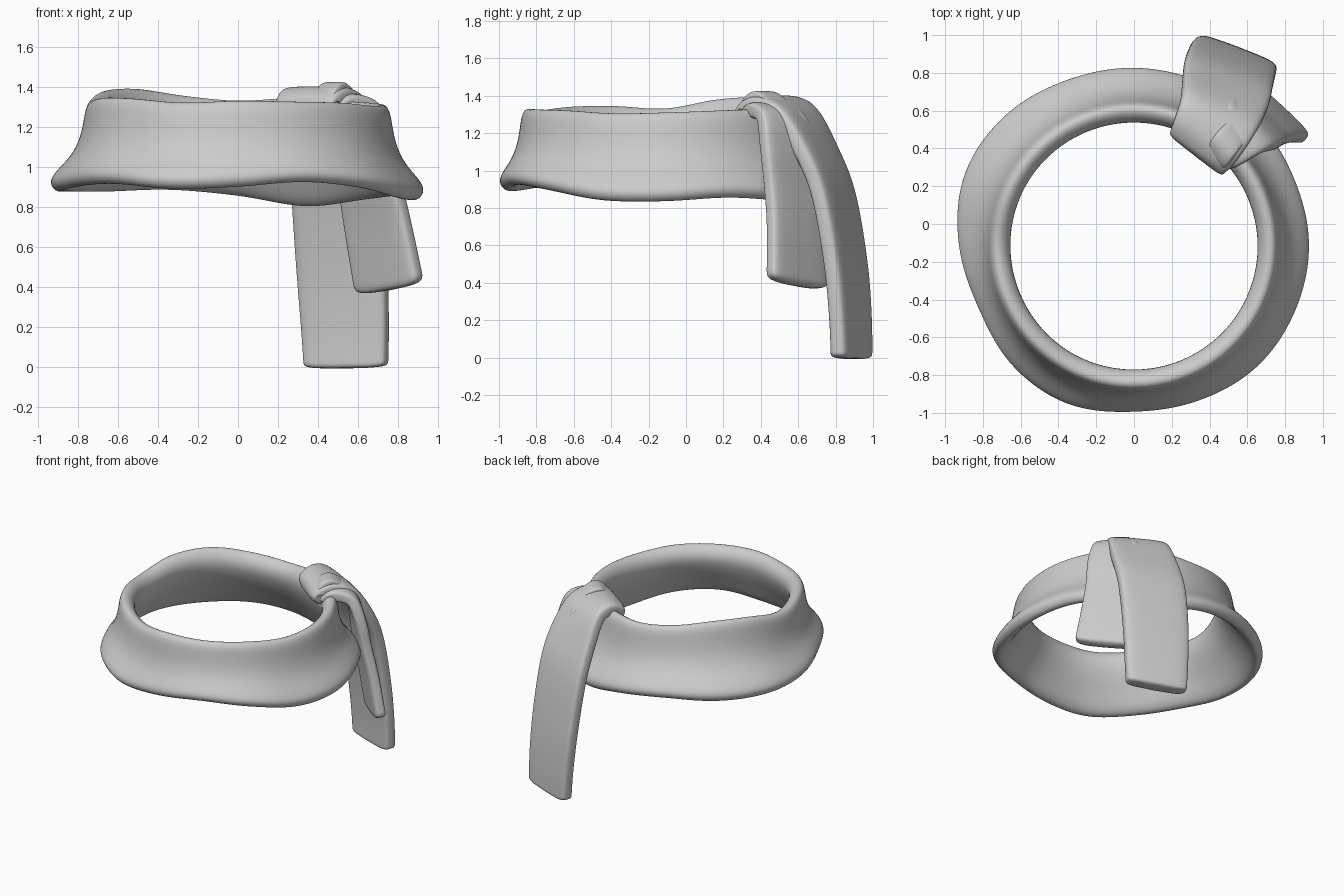
import bpy, math
from mathutils import Vector

cube = bpy.data.objects.get("Cube")
if cube:
    bpy.data.objects.remove(cube, do_unlink=True)

cloth = bpy.data.materials.new("grey cloth")
cloth.use_nodes = True
cloth.diffuse_color = (0.6, 0.6, 0.6, 1)
cloth.node_tree.nodes["Principled BSDF"].inputs["Base Color"].default_value = (0.6, 0.6, 0.6, 1)


def spline(keys, t, closed=False):
    """Smooth curve through a list of number tuples, at position t."""
    n = len(keys)
    i = int(t) if closed else min(int(t), n - 2)
    f = t - i
    pick = (lambda k: keys[k % n]) if closed else (lambda k: keys[max(0, min(n - 1, k))])
    return [b + 0.5 * f * (c - a + f * (2 * a - 5 * b + 4 * c - d + f * (3 * (b - c) + d - a)))
            for a, b, c, d in zip(pick(i - 1), pick(i), pick(i + 1), pick(i + 2))]


def skin(name, loops, closed):
    """Join equal cross-section loops into one smooth surface."""
    n, m = len(loops), len(loops[0])
    faces = [(i * m + j, i * m + (j + 1) % m, (i + 1) % n * m + (j + 1) % m, (i + 1) % n * m + j)
             for i in range(n if closed else n - 1) for j in range(m)]
    if not closed:
        faces += [tuple(reversed(range(m))), tuple(range((n - 1) * m, n * m))]
    mesh = bpy.data.meshes.new(name)
    mesh.from_pydata([v for loop in loops for v in loop], [], faces)
    mesh.materials.append(cloth)
    obj = bpy.data.objects.new(name, mesh)
    bpy.context.collection.objects.link(obj)
    bpy.context.view_layer.objects.active = obj
    bpy.ops.object.select_all(action='DESELECT')
    obj.select_set(True)
    bpy.ops.object.mode_set(mode='EDIT')
    bpy.ops.mesh.select_all(action='SELECT')
    bpy.ops.mesh.normals_make_consistent(inside=False)
    bpy.ops.object.mode_set(mode='OBJECT')
    bpy.ops.object.shade_smooth()
    soften = obj.modifiers.new("soften", 'SUBSURF')
    soften.levels = soften.render_levels = 2


# Neck band: hem radius, hem height and rim height, counter-clockwise from +x
band = [(.935, .83, 1.315), (.925, .85, 1.325), (.935, .83, 1.335), (.94, .795, 1.35),
        (.945, .85, 1.335), (.95, .88, 1.36), (.975, .87, 1.395), (.98, .87, 1.385),
        (.935, .875, 1.335), (.895, .90, 1.35), (.915, .91, 1.345), (.92, .885, 1.325),
        (.89, .895, 1.335), (.90, .92, 1.33), (.925, .89, 1.325), (.93, .835, 1.31)]
# Wall section: height share, flare share, radius added to the rim radius
wall = [(-.01, 1, -.05), (.05, 1, -.01), (.15, 1, 0), (.28, .68, 0), (.43, .32, 0), (.66, .08, 0),
        (.92, 0, 0), (1.01, 0, -.03), (.97, 0, -.085), (.8, 0, -.125), (.52, .22, -.11),
        (.28, .62, -.1), (.07, 1, -.105)]
STEPS = 64
loops = []
for s in range(STEPS):
    hem, low, high = spline(band, s * len(band) / STEPS, True)
    a = math.tau * s / STEPS
    rim = .765 - .008 * math.sin(a)
    loop = []
    for up, flare, extra in wall:
        r = rim + flare * (hem - rim) + extra
        loop.append((r * math.cos(a), r * math.sin(a) - .11, low + up * (high - low)))
    loops.append(loop)
skin("neck_band", loops, True)


def tail(name, keys, thick):
    """Cloth strip along keys of x, y, z, width and heading of the width in degrees."""
    count = (len(keys) - 1) * 4
    rows = [spline(keys, i / 4) for i in range(count + 1)]
    pts = [Vector(r[:3]) for r in rows]
    section = [(-.5, -.25), (-.46, -.5), (0, -.52), (.46, -.5),
               (.5, -.25), (.5, .25), (.46, .5), (0, .52), (-.46, .5), (-.5, .25)]
    out = []
    for i, row in enumerate(rows):
        along = (pts[min(i + 1, count)] - pts[max(i - 1, 0)]).normalized()
        h = math.radians(row[4])
        side = Vector((math.cos(h), math.sin(h), 0))
        side = (side - along * side.dot(along)).normalized()
        face = along.cross(side)
        out.append([pts[i] + side * u * row[3] + face * v * thick for u, v in section])
    skin(name, out, False)


# Long tail folds over the rim and hangs behind
tail("long_tail", [(.42, .47, 1.28, .30, -36), (.35, .39, 1.30, .36, -36), (.39, .46, 1.35, .40, -36),
                   (.45, .58, 1.305, .44, -28), (.485, .70, 1.1, .48, -22), (.50, .79, .87, .49, -21),
                   (.52, .855, .5, .48, -21), (.535, .88, .2, .46, -21), (.54, .885, -.01, .44, -21)], .105)
# Short tail hangs beside it
tail("short_tail", [(.46, .37, 1.26, .18, -48), (.50, .41, 1.32, .24, -48), (.59, .505, 1.29, .32, -46),
                    (.635, .545, 1.13, .38, -45), (.66, .57, .92, .40, -43),
                    (.70, .59, .7, .42, -42), (.76, .595, .38, .44, -42)], .09)
# Knot wrap where the tails cross
tail("knot_wrap", [(.43, .32, 1.26, .10, -50), (.45, .36, 1.36, .14, -50), (.49, .43, 1.395, .15, -50),
                   (.57, .52, 1.31, .14, -50)], .06)
